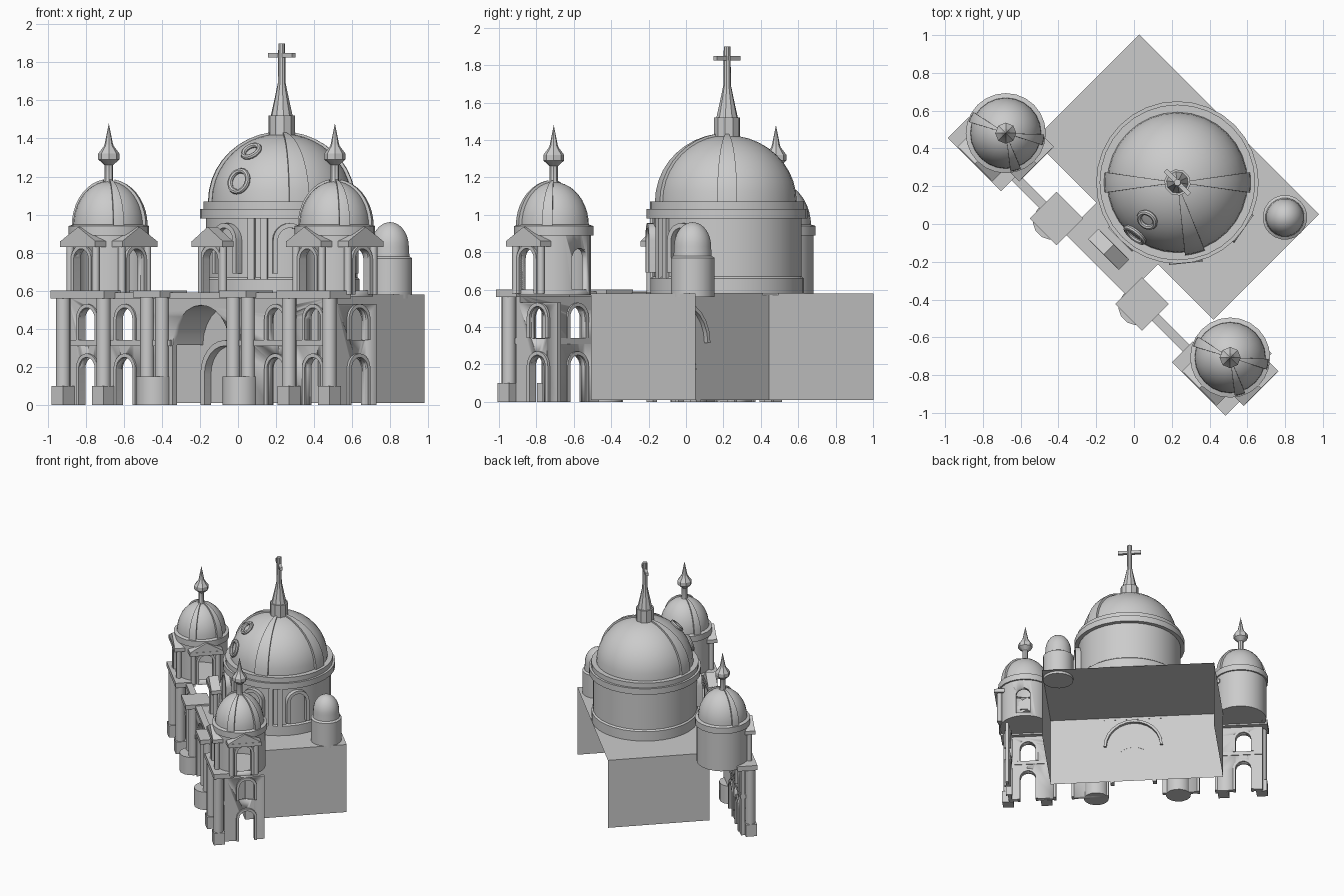
import bpy, bmesh
from math import pi, sin, cos, radians
from mathutils import Matrix, Vector

if "Cube" in bpy.data.objects:
    bpy.data.objects.remove(bpy.data.objects["Cube"])

# The whole church stands diagonally; parts are laid out with the facade facing -y
TURN = Matrix.Rotation(radians(-45), 4, 'Z')


def finish(bm, name, loc=(0, 0, 0), rot=0, pivot=(0, 0)):
    """Turn a part about its pivot, move it and add it to the scene."""
    bm.transform(Matrix.Translation((pivot[0], pivot[1], 0))
                 @ Matrix.Rotation(radians(rot), 4, 'Z') @ Matrix.Translation(loc))
    mesh = bpy.data.meshes.new(name)
    bm.to_mesh(mesh)
    bm.free()
    mesh.shade_smooth()
    mesh.set_sharp_from_angle(angle=radians(32))
    obj = bpy.data.objects.new(name, mesh)
    bpy.context.collection.objects.link(obj)
    obj.matrix_world = TURN
    return obj


def box(name, x, y, z, **kw):
    """Box from (low, high) ranges."""
    bm = bmesh.new()
    bmesh.ops.create_cube(bm, size=1)
    for v in bm.verts:
        v.co = [r[0] + (c + .5) * (r[1] - r[0]) for c, r in zip(v.co, (x, y, z))]
    return finish(bm, name, **kw)


def lathe(name, profile, steps=24, start=0, sweep=360, closed=False, thick=0, **kw):
    """Spin (radius, height) points about the z axis."""
    bm = bmesh.new()
    a = radians(start)
    vs = [bm.verts.new((r * cos(a), r * sin(a), z)) for r, z in profile]
    es = [bm.edges.new(p) for p in zip(vs, vs[1:])]
    if closed:
        es.append(bm.edges.new((vs[-1], vs[0])))
    bmesh.ops.spin(bm, geom=vs + es, axis=(0, 0, 1), cent=(0, 0, 0),
                   steps=steps, angle=radians(sweep))
    bmesh.ops.remove_doubles(bm, verts=bm.verts, dist=.0005)
    bmesh.ops.recalc_face_normals(bm, faces=bm.faces)
    if thick:
        bmesh.ops.solidify(bm, geom=bm.faces[:], thickness=thick)
    return finish(bm, name, **kw)


def arch(w, h, n=12):
    """Outline of a round-headed opening of full width w and height h."""
    r = w / 2
    return ([(-r, 0)] + [(-r * cos(pi * i / n), h - r + r * sin(pi * i / n))
                         for i in range(n + 1)] + [(r, 0)])


def prism(name, outline, depth, inner=None, **kw):
    """Extrude an x-z outline along y; with inner, make the band between both."""
    bm = bmesh.new()
    make = lambda pts: [bm.verts.new((x, -depth / 2, z)) for x, z in pts]
    o = make(outline)
    if inner:
        i = make(inner)
        faces = [bm.faces.new((o[k], o[k + 1], i[k + 1], i[k])) for k in range(len(o) - 1)]
    else:
        faces = [bm.faces.new(o)]
    new = bmesh.ops.extrude_face_region(bm, geom=faces)["geom"]
    bmesh.ops.translate(bm, vec=(0, depth, 0),
                        verts=[v for v in new if isinstance(v, bmesh.types.BMVert)])
    bmesh.ops.recalc_face_normals(bm, faces=bm.faces)
    return finish(bm, name, **kw)


def frame(name, w, h, depth, t=.02, **kw):
    return prism(name, arch(w + 2 * t, h + t), depth, arch(w, h), **kw)


def cut(obj, cutters):
    """Subtract the cutters and keep the result as plain mesh."""
    for c in cutters:
        c.hide_render = True
        m = obj.modifiers.new("opening", 'BOOLEAN')
        m.object, m.operation, m.solver = c, 'DIFFERENCE', 'EXACT'
    dg = bpy.context.evaluated_depsgraph_get()
    mesh = bpy.data.meshes.new_from_object(obj.evaluated_get(dg))
    obj.modifiers.clear()
    obj.data = mesh
    for c in cutters:
        bpy.data.objects.remove(c)


def arch_pair(x, y, **kw):
    """Framed arches on two storeys; returns the cutters for their openings."""
    out = []
    for z, h in ((0, .25), (.34, .17)):
        frame("wall_arch", .12, h, .05, loc=(x, y, z), **kw)
        out.append(prism("opening", arch(.12, h), .2, loc=(x, y, z - .001), **kw))
    return out


def dome_profile(r, h, z, n=10):
    return [(r * cos(pi / 2 * i / n), z + h * sin(pi / 2 * i / n)) for i in range(n + 1)]


def dome(name, r, h, z, ribs, steps, pivot):
    lathe(name, dome_profile(r, h, z), steps, pivot=pivot)
    for a in ribs:
        lathe(name + "_rib", dome_profile(r + .016, h + .012, z)[:-1], 3, a - 8, 16,
              thick=.03, pivot=pivot)


def column(name, x, y, r, z0, z1, **kw):
    lathe(name, [(0, z0), (r, z0), (r, z1), (0, z1)], 14, loc=(x, y, 0), **kw)


def aedicule(name, y, rot, pivot, w=.13):
    """Small gabled front carried by two columns."""
    kw = dict(rot=rot, pivot=pivot)
    for s in (-1, 1):
        column(name + "_column", s * (w - .035), y, .02, .58, .84, **kw)
    box(name + "_lintel", (-w, w), (y - .04, y + .04), (.83, .86), **kw)
    prism(name + "_gable", [(-w, .86), (w, .86), (0, .935)], .075, loc=(0, y, 0), **kw)
    frame(name + "_arch", .11, .24, .05, loc=(0, y + .01, .58), **kw)


# Nave: a shell open at the back and underneath
bm = bmesh.new()
bmesh.ops.create_cube(bm, size=1)
for v in bm.verts:
    v.co = Vector((v.co.x * 1.345 - .017, .334 + v.co.y * .79, .295 + v.co.z * .57))
bmesh.ops.delete(bm, context='FACES_ONLY',
                 geom=[f for f in bm.faces if f.normal.y > .9 or f.normal.z < -.9])
finish(bm, "nave")

# Main drum, cornice and dome
hub = (.007, .318)
lathe("main_drum", [(.41, .58), (.41, .66), (.398, .67), (.398, .98), (.43, .98), (.43, 1.03),
                    (.412, 1.03), (.412, 1.07), (.365, 1.07)], 32, pivot=hub)
dome("main_dome", .372, .355, 1.07, (-135, 45, -31), 32, hub)
for a in (-90, -39, 10):
    frame("drum_window", .13, .24, .06, .025, loc=(0, -.40, .69), rot=a + 90, pivot=hub)
for a in (-68, -58, -19, -9):
    box("drum_pilaster", (-.018, .018), (-.418, -.38), (.66, .98), rot=a + 90, pivot=hub)
for tilt, r in ((17, .058), (47, .046)):
    # Round dome windows
    bm = bmesh.new()
    ring = [bm.verts.new((r + .014 * cos(t), 0, .014 * sin(t)))
            for t in [2 * pi * k / 8 for k in range(8)]]
    es = [bm.edges.new((ring[k - 1], ring[k])) for k in range(8)]
    bmesh.ops.spin(bm, geom=ring + es, axis=(0, 0, 1), cent=(0, 0, 0), steps=20, angle=2 * pi)
    bmesh.ops.remove_doubles(bm, verts=bm.verts, dist=.0005)
    bmesh.ops.recalc_face_normals(bm, faces=bm.faces)
    t = radians(tilt)
    bm.transform(Matrix.Translation((0, -.374 * cos(t), 1.07 + .36 * sin(t)))
                 @ Matrix.Rotation(pi / 2 - t, 4, 'X'))
    finish(bm, "dome_oculus", rot=6, pivot=hub)

# Lantern, spire and cross
lathe("lantern_spire", [(.07, 1.39), (.07, 1.52), (.058, 1.52), (.04, 1.6), (.021, 1.69),
                        (.018, 1.9), (0, 1.9)], 10, pivot=hub)
box("cross_arm", (-.09, .09), (-.012, .012), (1.825, 1.85), pivot=hub)

# Small side turret at the back
lathe("side_turret", [(0, .56), (.118, .56), (.118, .77), (.103, .78)]
      + dome_profile(.1, .13, .83), 20, pivot=(.54, .59))

# Facade: a thin screen wall with a great central arch
facade = box("facade_wall", (-.98, 1.0), (-.285, -.255), (0, .57))
openings = [prism("opening", arch(.42, .525), .2, loc=(.01, -.27, -.001))]
for side in (-1, 1):
    for u in (.56, .84):
        openings += arch_pair(.01 + side * u, -.27)
    box("facade_belt", sorted((.01 + side * .22, .01 + side * .99)), (-.295, -.25), (.31, .34))
cut(facade, openings)
box("entablature", (-.68, .7), (-.295, -.245), (.56, .59))

# Side wall under the right-hand tower
side_wall = box("side_wall", (.975, 1.0), (-.27, .03), (0, .53))
cut(side_wall, arch_pair(-.11, -.99, rot=90))

# Twin towers
for side in (-1, 1):
    c = (.02 + side * .84, -.14)
    for s in (-1, 1):
        column("tower_column", s * .15, -.19, .038, .1, .56, pivot=c)
        box("column_base", (s * .15 - .043, s * .15 + .043), (-.233, -.147), (0, .1), pivot=c)
    box("tower_slab", (-.2, .2), (-.235, -.08), (.56, .6), pivot=c)
    # Belfry
    belfry = lathe("belfry", [(.17, .57), (.2, .57), (.2, .93), (.17, .93)], 24,
                   closed=True, pivot=c)
    cut(belfry, [prism("opening", arch(.11, .22), .3, loc=(0, -.2, .6), rot=a, pivot=c)
                 for a in ((0, 90) if side < 0 else (0, 90, 180))])
    column("belfry_floor", 0, 0, .195, .572, .59, pivot=c)
    for a in (0, 90):
        aedicule("belfry_front", -.192, a, c)
    lathe("belfry_cornice", [(.19, .89), (.212, .89), (.212, .94), (.18, .95)], 24, pivot=c)
    dome("tower_dome", .188, .235, .94, (200, 35, -30), 24, c)
    lathe("tower_finial", [(.04, 1.15), (.022, 1.18), (.022, 1.26), (.056, 1.29), (.056, 1.32),
                           (.026, 1.36), (.022, 1.37), (0, 1.48)], 8, pivot=c)

    # Porch columns in pairs on a shared round pedestal
    px = .01 + side * .32
    column("porch_pedestal", px - .01, -.3, .097, 0, .15)
    for s in (-1, 1):
        column("porch_column", px - .01 + s * .055, -.3, .037, .15, .57)
    box("porch_capital", (px - .1, px + .1), (-.37, -.17), (.565, .6))

# Porch vault, doorway and the gabled niche above
frame("porch_vault", .42, .205, .24, .02, loc=(.01, -.155, .32))
frame("doorway", .3, .31, .05, .03, loc=(.01, -.085, 0))
box("porch_roof", (-.22, .24), (-.26, -.06), (.56, .585))
aedicule("porch_niche", 0, 0, (0, -.19), .115)
